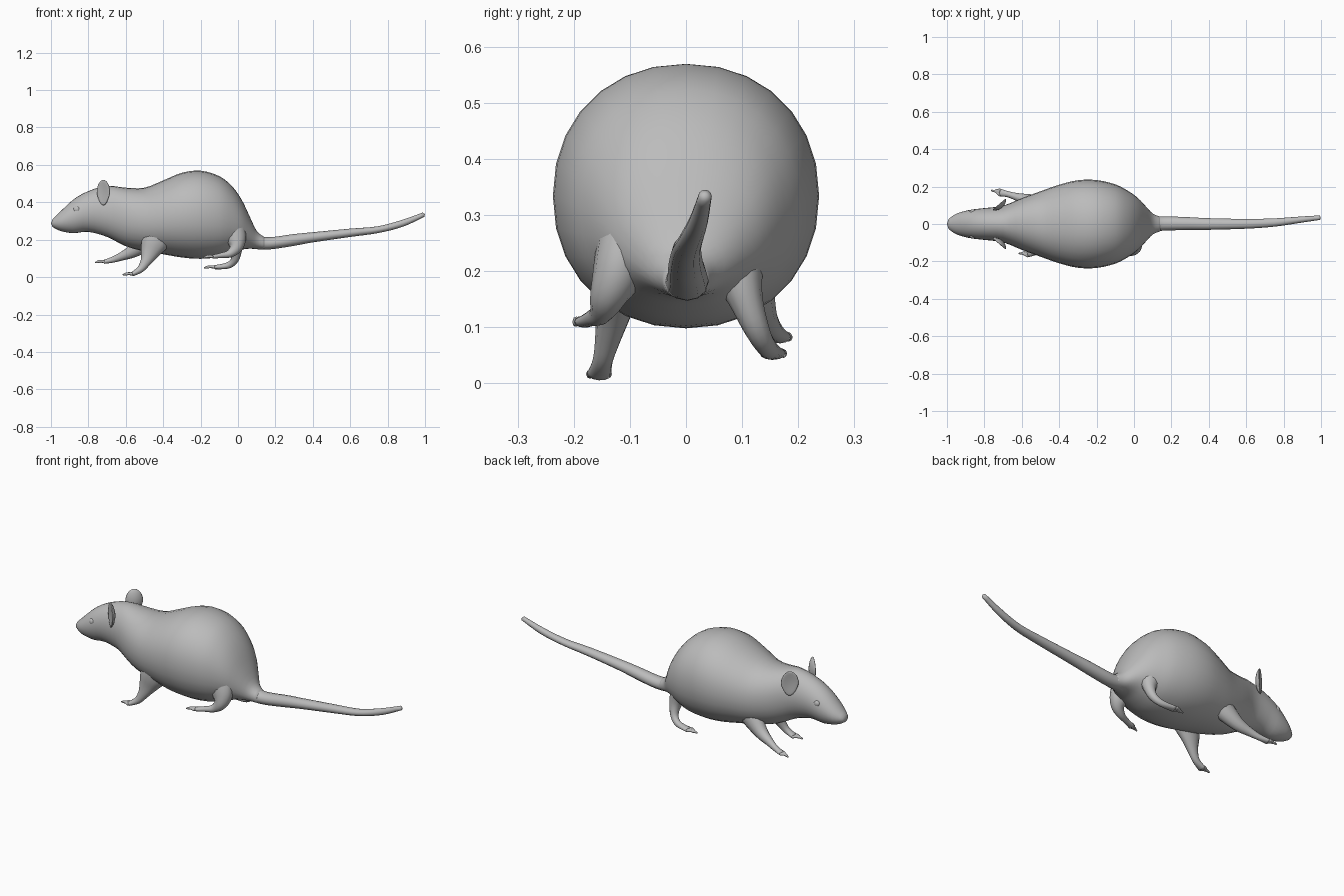
import bpy, bmesh, math
from mathutils import Vector, Matrix

if "Cube" in bpy.data.objects:
    bpy.data.objects.remove(bpy.data.objects["Cube"])

fur = bpy.data.materials.new("grey")
fur.diffuse_color = (0.5, 0.5, 0.5, 1)
fur.use_nodes = True
fur.node_tree.nodes["Principled BSDF"].inputs["Base Color"].default_value = fur.diffuse_color


def spline(rows, steps):
    """Catmull-Rom through rows of numbers."""
    out = []
    n = len(rows)
    for i in range(n - 1):
        p = [rows[max(0, min(n - 1, i + k))] for k in (-1, 0, 1, 2)]
        for s in range(steps):
            t = s / steps
            out.append([0.5 * (2 * b + (c - a) * t + (2 * a - 5 * b + 4 * c - d) * t * t
                               + (3 * b - a - 3 * c + d) * t ** 3) for a, b, c, d in zip(*p)])
    return out + [list(rows[-1])]


def finish(name, bm):
    bmesh.ops.recalc_face_normals(bm, faces=bm.faces)
    me = bpy.data.meshes.new(name)
    bm.to_mesh(me)
    bm.free()
    me.materials.append(fur)
    me.shade_smooth()
    ob = bpy.data.objects.new(name, me)
    bpy.context.collection.objects.link(ob)
    return ob


def skin(bm, rings, tip_a, tip_b):
    """Join rings of points with quads and close both ends with a tip."""
    vs = [[bm.verts.new(p) for p in r] for r in rings]
    n = len(vs[0])
    for a, b in zip(vs, vs[1:]):
        for i in range(n):
            bm.faces.new((a[i], a[(i + 1) % n], b[(i + 1) % n], b[i]))
    for ring, tip in ((vs[0], tip_a), (vs[-1], tip_b)):
        t = bm.verts.new(tip)
        for i in range(n):
            bm.faces.new((ring[i], ring[(i + 1) % n], t))


def tube(bm, rows, steps=4, sides=12):
    """Tube along rows of x, y, z, sideways radius, upright radius."""
    rows = spline(rows, steps)
    pts = [Vector(r[:3]) for r in rows]
    rings = []
    for i, r in enumerate(rows):
        tan = (pts[min(i + 1, len(pts) - 1)] - pts[max(i - 1, 0)]).normalized()
        side = Vector((0, 1, 0))
        side = (side - tan * side.dot(tan)).normalized()
        up = tan.cross(side)
        rings.append([pts[i] + side * r[3] * math.cos(a) + up * r[4] * math.sin(a)
                      for a in (2 * math.pi * k / sides for k in range(sides))])
    first = (pts[0] - pts[1]).normalized() * rows[0][4] * 0.5
    last = (pts[-1] - pts[-2]).normalized() * rows[-1][4] * 0.6
    skin(bm, rings, pts[0] + first, pts[-1] + last)


# Body and head: x, bottom z, top z, half width
stations = [(-0.992, .268, .308, .026), (-.95, .247, .35, .055), (-.88, .235, .415, .075),
            (-.8, .242, .46, .085), (-.7, .215, .488, .098), (-.6, .165, .478, .138),
            (-.5, .138, .478, .175), (-.4, .122, .517, .21), (-.3, .105, .558, .234),
            (-.2, .098, .569, .235), (-.1, .107, .54, .212), (-.03, .128, .484, .176),
            (.02, .146, .413, .14), (.06, .152, .33, .098), (.1, .151, .247, .056),
            (.14, .149, .215, .039)]
rings = []
for x, lo, hi, w in spline(stations, 3):
    mid, h = (lo + hi) / 2, (hi - lo) / 2
    e = 0.94 if x > -0.7 else 1
    ring = []
    for k in range(28):
        c, s = math.cos(k * math.pi / 14), math.sin(k * math.pi / 14)
        ring.append((x, w * math.copysign(abs(c) ** e, c), mid + h * math.copysign(abs(s) ** e, s)))
    rings.append(ring)
bm = bmesh.new()
skin(bm, rings, (-1, 0, .288), (.16, 0, .182))
finish("body", bm)

# Tail
bm = bmesh.new()
tube(bm, [(.08, 0, .193, .05, .042), (.14, .002, .181, .039, .034), (.2, .003, .184, .037, .032),
          (.3, .002, .199, .034, .031), (.4, 0, .213, .031, .027), (.6, .001, .237, .026, .022),
          (.75, .008, .254, .022, .018), (.88, .022, .288, .017, .018), (.992, .034, .334, .012, .012)])
finish("tail", bm)


# Legs with feet and toes: joint rows run from the shoulder or hip to the ball of the foot
def leg(name, rows, heading, toe_len, spread):
    bm = bmesh.new()
    tube(bm, rows)
    ball = Vector(rows[-1][:3])
    w = rows[-1][3]
    for k in range(-2, 3):
        d = Matrix.Rotation(math.radians(heading + k * spread), 3, 'Z') @ Vector((-1, 0, 0))
        size = toe_len * (1 - 0.13 * abs(k))
        start = ball + Vector((0, k * w * 0.38, 0))
        mid = start + d * size * 0.55 + Vector((0, 0, .003))
        end = start + d * size + Vector((0, 0, -.004))
        tube(bm, [(*start, .007, .008), (*mid, .0065, .007), (*end, .004, .004)], 3, 8)
    finish(name, bm)


leg("front_leg_near", [(-.41, -.11, .25, .06, .085), (-.445, -.122, .19, .046, .075),
                       (-.47, -.128, .135, .034, .052), (-.492, -.138, .085, .024, .03),
                       (-.522, -.148, .042, .018, .019), (-.565, -.155, .016, .022, .012)], 3, .05, 13)
leg("front_leg_far", [(-.44, .09, .25, .06, .075), (-.5, .11, .19, .046, .056),
                      (-.56, .126, .14, .034, .036), (-.62, .143, .112, .022, .023),
                      (-.67, .158, .093, .016, .016), (-.715, .168, .082, .02, .011)], -14, .048, 13)
leg("hind_leg_near", [(-.05, -.1, .27, .055, .085), (-.015, -.118, .205, .048, .062),
                      (-.012, -.138, .157, .034, .036), (-.045, -.152, .125, .02, .021),
                      (-.09, -.168, .116, .015, .014), (-.135, -.182, .109, .018, .01)], 18, .05, 10)
leg("hind_leg_far", [(-.06, .08, .27, .06, .085), (-.025, .092, .2, .046, .055),
                     (-.01, .108, .145, .03, .032), (-.018, .128, .092, .022, .021),
                     (-.055, .146, .062, .018, .017), (-.125, .156, .053, .023, .011)], -3, .055, 10)


# Ball scaled and turned into place, used for the ears and eyes
def ball(name, centre, size, turn):
    bm = bmesh.new()
    m = Matrix.Translation(centre) @ Matrix.Rotation(turn, 4, 'Z') @ Matrix.Diagonal((*size, 1))
    bmesh.ops.create_uvsphere(bm, u_segments=20, v_segments=12, radius=1, matrix=m)
    return bm


for side, label in ((-1, "near"), (1, "far")):
    # Ear: upright shell with a dished front
    bm = ball("ear", (0, 0, 0), (.046, .011, .068), 0)
    for v in bm.verts:
        r = (v.co.x / .046) ** 2 + (v.co.z / .068) ** 2
        v.co.y += side * .012 * (r - 0.5)
        if v.co.z < 0:
            v.co.x *= 1 + v.co.z * 4
    bm.transform(Matrix.Translation((-.716, side * .1, .452)) @ Matrix.Rotation(side * .7, 4, 'Z'))
    finish("ear_" + label, bm)
    finish("eye_" + label, ball("eye", (-.862, side * .066, .362), (.018, .012, .017), side * .15))
